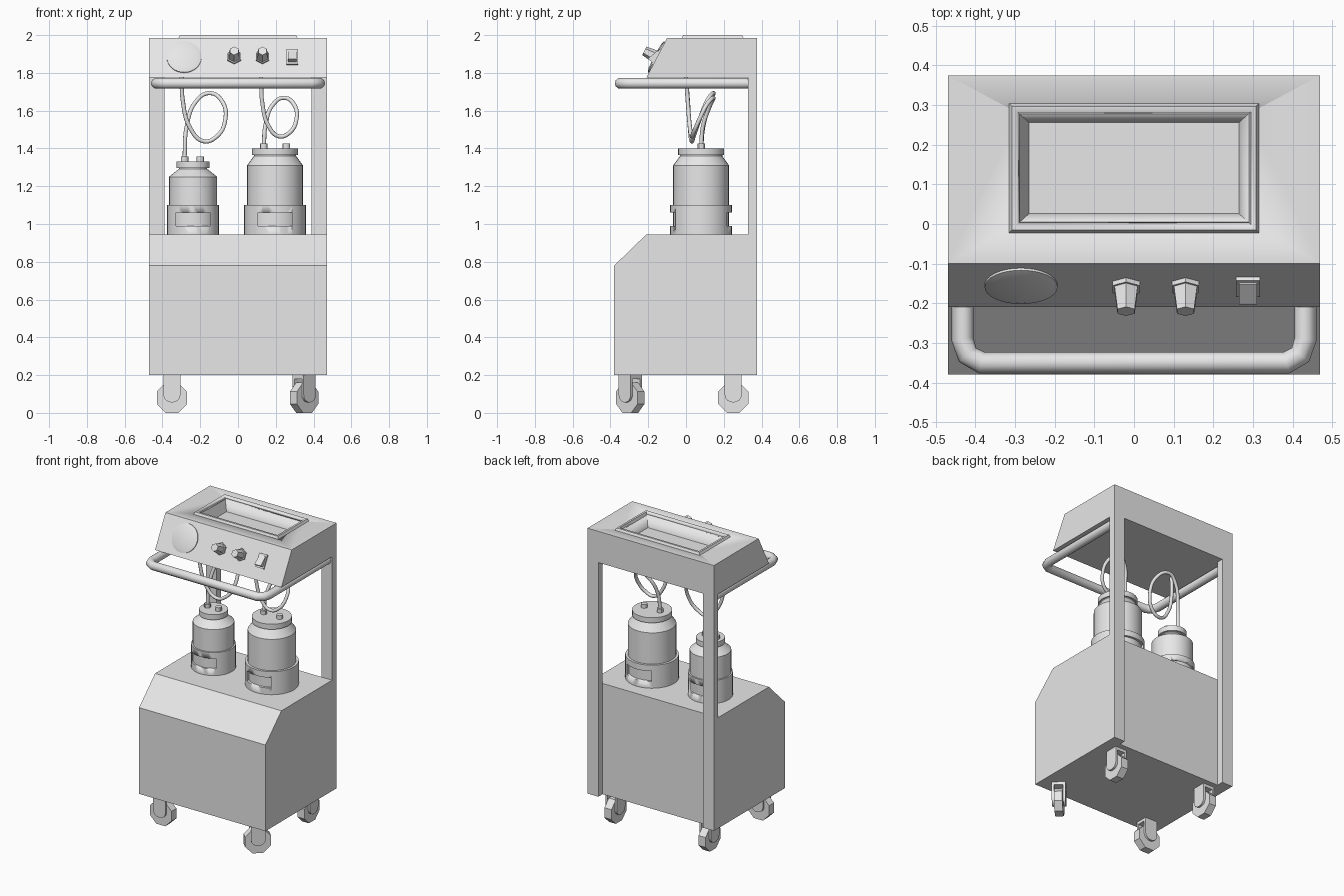
import bpy, bmesh
from math import sin, cos, pi, atan2
from mathutils import Matrix, Vector

cube = bpy.data.objects.get("Cube")
if cube:
    bpy.data.objects.remove(cube, do_unlink=True)

GREY = (0.8, 0.8, 0.8, 1)
paint = bpy.data.materials.new("light_grey")
paint.use_nodes = True
paint.diffuse_color = GREY
for node in paint.node_tree.nodes:
    if node.type == 'BSDF_PRINCIPLED':
        node.inputs["Base Color"].default_value = GREY
HERE = Matrix.Identity(4)


def activate(obj):
    bpy.ops.object.select_all(action='DESELECT')
    obj.select_set(True)
    bpy.context.view_layer.objects.active = obj


def finish(name, bm, matrix=HERE):
    bmesh.ops.remove_doubles(bm, verts=bm.verts, dist=0.0001)
    bmesh.ops.recalc_face_normals(bm, faces=bm.faces)
    bm.transform(matrix)
    mesh = bpy.data.meshes.new(name)
    bm.to_mesh(mesh)
    bm.free()
    mesh.materials.append(paint)
    obj = bpy.data.objects.new(name, mesh)
    bpy.context.collection.objects.link(obj)
    activate(obj)
    bpy.ops.object.shade_smooth_by_angle(angle=pi / 6)
    return obj


def add_prism(bm, profile, x0, x1):
    """Extrude a (y, z) outline along x."""
    ends = [[bm.verts.new((x, y, z)) for y, z in profile] for x in (x0, x1)]
    for end in ends:
        bm.faces.new(end)
    for i in range(len(profile)):
        a, b = ends
        bm.faces.new((a[i - 1], a[i], b[i], b[i - 1]))


def prism(name, profile, x0, x1, matrix=HERE):
    bm = bmesh.new()
    add_prism(bm, profile, x0, x1)
    return finish(name, bm, matrix)


def block(name, centre, low, high, z0, z1, matrix=HERE):
    """Box or tapered box from half sizes at the bottom and top."""
    bm = bmesh.new()
    bmesh.ops.create_cube(bm, size=2)
    for v in bm.verts:
        half, z = (high, z1) if v.co.z > 0 else (low, z0)
        v.co = (centre[0] + v.co.x * half[0], centre[1] + v.co.y * half[1], z)
    return finish(name, bm, matrix)


def lathe(name, profile, matrix=HERE, sides=32, phase=0.0):
    """Spin an (r, z) outline around z."""
    bm = bmesh.new()
    rings = []
    for r, z in profile:
        turns = [phase + 2 * pi * i / sides for i in range(sides)]
        rings.append([bm.verts.new((r * cos(t), r * sin(t), z)) for t in turns])
    for a, b in zip(rings, rings[1:]):
        for i in range(sides):
            bm.faces.new((a[i - 1], a[i], b[i], b[i - 1]))
    return finish(name, bm, matrix)


def drum(name, r0, r1, z0, z1, matrix=HERE, sides=32, phase=0.0):
    return lathe(name, [(0, z0), (r0, z0), (r1, z1), (0, z1)], matrix, sides, phase)


def cut(target, cutter):
    cutter.hide_render = True
    mod = target.modifiers.new("cut", 'BOOLEAN')
    mod.object = cutter
    mod.solver = 'EXACT'
    activate(target)
    bpy.ops.object.modifier_apply(modifier=mod.name)


def pipe(name, points, radius, kind):
    curve = bpy.data.curves.new(name, 'CURVE')
    curve.dimensions = '3D'
    curve.bevel_depth = radius
    curve.bevel_resolution = 3
    curve.resolution_u = 6
    curve.use_fill_caps = True
    spline = curve.splines.new(kind)
    if kind == 'BEZIER':
        spline.bezier_points.add(len(points) - 1)
        for p, co in zip(spline.bezier_points, points):
            p.co = co
            p.handle_left_type = p.handle_right_type = 'AUTO'
    else:
        spline.points.add(len(points) - 1)
        for p, co in zip(spline.points, points):
            p.co = (*co, 1)
    curve.materials.append(paint)
    obj = bpy.data.objects.new(name, curve)
    bpy.context.collection.objects.link(obj)
    activate(obj)
    bpy.ops.object.convert(target='MESH')
    bpy.ops.object.shade_smooth_by_angle(angle=pi / 4)


# Cabinet, rear posts and console head
W, FLOOR, DECK, BACK = 0.47, 0.2, 0.945, 0.375
prism("cabinet", [(-0.38, FLOOR), (0.33, FLOOR), (0.33, DECK), (-0.21, DECK), (-0.38, 0.78)], -W, W)
for side, label in ((-1, "right"), (1, "left")):
    block(label + "_post", (side * 0.43, 0.352), (0.04, 0.023), (0.04, 0.023), FLOOR, 1.78)
head = prism("console_head", [(-0.21, 1.775), (BACK, 1.775), (BACK, 1.985), (-0.1, 1.985)], -W, W)

# Recessed tray with raised rim
mid = (0, 0.141)
rim = block("tray_rim", mid, (0.318, 0.166), (0.308, 0.156), 1.98, 2)
cutter = block("tray_cutter", mid, (0.265, 0.115), (0.298, 0.145), 1.91, 2.01)
cut(head, cutter)
cut(rim, cutter)
bpy.data.objects.remove(cutter, do_unlink=True)

# Controls on the sloping panel
tilt = Matrix.Rotation(atan2(0.21, 0.11), 4, 'X')


def on_panel(x):
    return Matrix.Translation((x, -0.154, 1.882)) @ tilt


lathe("dial", [(0, 0), (0.092, 0), (0.092, 0.006), (0.07, 0.013), (0, 0.016)], on_panel(-0.285))
for x in (-0.02, 0.13):
    drum("knob_flange", 0.04, 0.04, 0, 0.012, on_panel(x), 6, pi / 2)
    drum("knob", 0.034, 0.025, 0.01, 0.075, on_panel(x), 6, pi / 2)
block("switch_frame", (0, 0), (0.03, 0.045), (0.03, 0.045), 0, 0.01, on_panel(0.288))
prism("switch_rocker", [(-0.035, 0), (-0.03, 0.04), (0.033, 0.014), (0.033, 0)], -0.023, 0.023, on_panel(0.288))

# Push handle under the head
half = [(0.433, 0.33), (0.433, -0.29), (0.42, -0.33), (0.385, -0.35)]
path = [(x, y, 1.745) for x, y in half]
path += [(-x, y, z) for x, y, z in reversed(path)]
pipe("push_handle", path, 0.028, 'POLY')

# Jars with slotted holders, caps, ports and looped hoses
LOOP = [(0.01, 0.09, -0.06), (0.06, 0.13, 0.08), (0.13, 0.145, 0.125),
        (0.2, 0.11, 0.08), (0.215, 0.07, -0.02), (0.17, 0.04, -0.105),
        (0.1, 0.03, -0.13), (0.03, 0.02, -0.06), (-0.01, 0.01, 0.09)]


def jar(label, x, radius, holder, shoulder, top, neck, cap, ports, size):
    place = Matrix.Translation((x, 0.08, 0))
    ring = drum(label + "_holder", holder, holder, DECK, 1.1, place)
    slot = block("slot_cutter", (x, 0.08), (0.09, 0.3), (0.09, 0.3), 0.99, 1.06)
    cut(ring, slot)
    bpy.data.objects.remove(slot, do_unlink=True)
    lathe(label + "_bottle", [(0, DECK), (radius, DECK), (radius, shoulder),
                              (neck, top - 0.005), (neck, top + 0.01), (0, top + 0.01)], place)
    drum(label + "_cap", cap, cap, top, top + 0.035, place)
    for px in ports:
        drum(label + "_port", 0.02, 0.02, top + 0.03, top + 0.06, Matrix.Translation((px, 0.08, 0)), 12)
    start = ports[0]
    hose = [(start, 0.08, top + 0.05)]
    hose += [(start + dx * size, y, 1.568 + dz * size) for dx, y, dz in LOOP]
    hose.append((start - 0.015, 0, 1.78))
    pipe(label + "_hose", hose, 0.011, 'BEZIER')


jar("small_jar", -0.238, 0.127, 0.137, 1.25, 1.297, 0.075, 0.088, (-0.283, -0.2), 1)
jar("large_jar", 0.196, 0.148, 0.164, 1.31, 1.365, 0.112, 0.122, (0.137, 0.255), 0.8)


# Swivel casters, each with its own heading
def caster(label, x, y, turn):
    place = Matrix.Translation((x, y, 0)) @ Matrix.Rotation(turn, 4, 'Z')
    axle = place @ Matrix.Translation((0, 0, 0.08)) @ Matrix.Rotation(pi / 2, 4, 'Y')
    drum(label + "_wheel", 0.0865, 0.0865, -0.026, 0.026, axle, 8, pi / 8)
    plate = [(0.045, FLOOR)]
    plate += [(0.045 * cos(pi * i / 8), 0.095 - 0.04 * sin(pi * i / 8)) for i in range(9)]
    plate.append((-0.045, FLOOR))
    bm = bmesh.new()
    for side in (-1, 1):
        add_prism(bm, plate, side * 0.028, side * 0.042)
    add_prism(bm, [(-0.045, 0.18), (0.045, 0.18), (0.045, FLOOR), (-0.045, FLOOR)], -0.028, 0.028)
    finish(label + "_fork", bm, place)


caster("front_right", -0.35, -0.295, pi / 2)
caster("front_left", 0.35, -0.295, -pi / 4)
caster("back_right", -0.35, 0.25, 0)
caster("back_left", 0.35, 0.25, 0)
